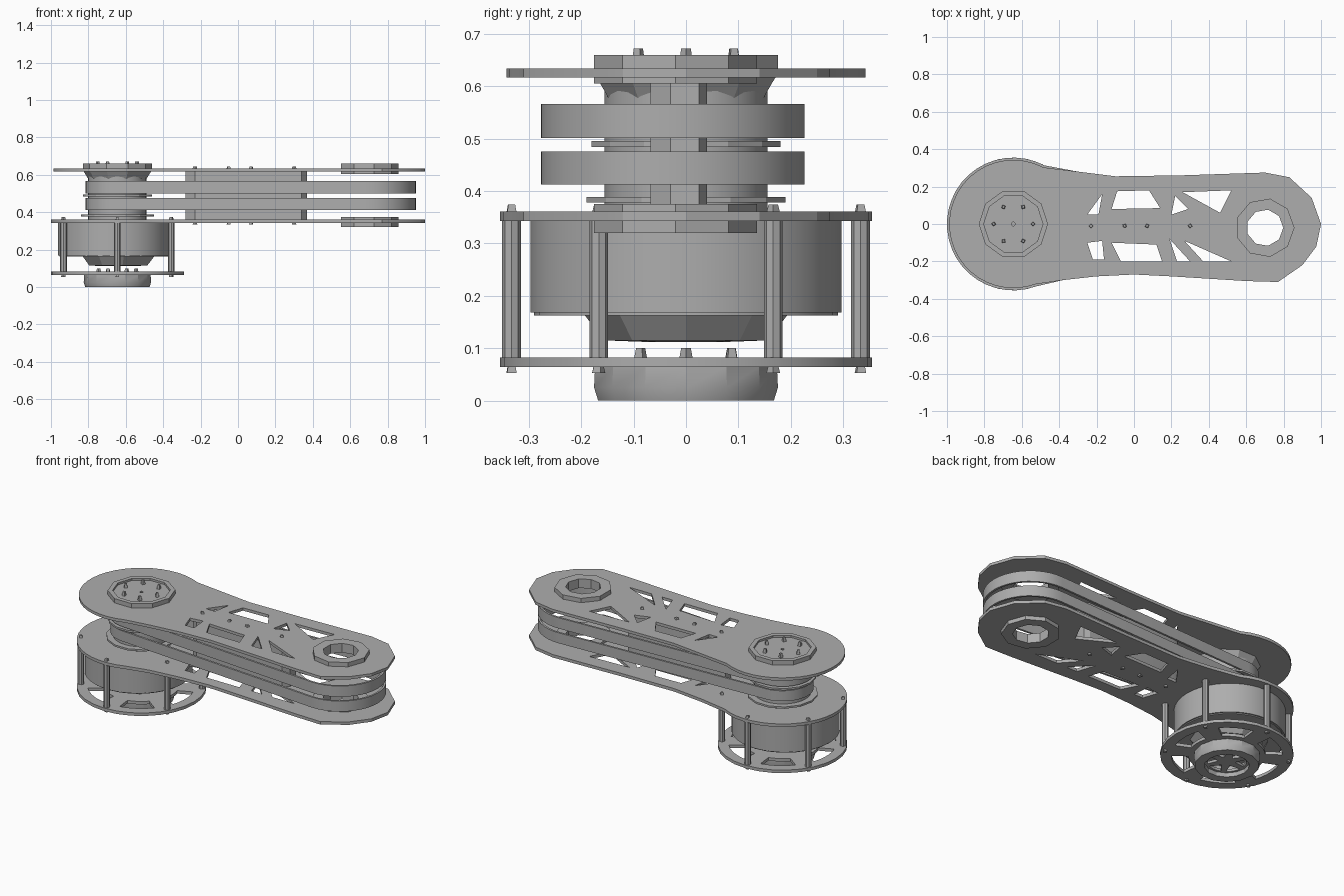
import bpy, bmesh
from math import sin, cos, tau, radians, acos, dist
from mathutils import Matrix

cube = bpy.data.objects.get("Cube")
if cube:
    bpy.data.objects.remove(cube)

GREY = (0.42, 0.42, 0.42, 1)
mat = bpy.data.materials.new("plain grey")
mat.use_nodes = True
mat.diffuse_color = GREY
mat.node_tree.nodes["Principled BSDF"].inputs["Base Color"].default_value = GREY

HUB = (-0.645, 0.0)      # motor axis
END = (0.70, -0.02)      # far joint axis


def finish(name, bm):
    bmesh.ops.recalc_face_normals(bm, faces=bm.faces[:])
    mesh = bpy.data.meshes.new(name)
    bm.to_mesh(mesh)
    bm.free()
    mesh.materials.append(mat)
    ob = bpy.data.objects.new(name, mesh)
    bpy.context.collection.objects.link(ob)
    bpy.ops.object.select_all(action='DESELECT')
    ob.select_set(True)
    bpy.context.view_layer.objects.active = ob
    bpy.ops.object.shade_smooth_by_angle(angle=radians(25))
    return ob


def arc(c, r, a0, a1, n):
    """Points on an arc, angles in degrees, both ends included."""
    angles = [radians(a0 + (a1 - a0) * i / n) for i in range(n + 1)]
    return [(c[0] + r * cos(a), c[1] + r * sin(a)) for a in angles]


def circle(c, r, n=32):
    return arc(c, r, 0, 360, n)[:-1]


def slab(name, loops, z0, z1):
    """Extrude an outline with holes (the later loops) from z0 to z1."""
    bm = bmesh.new()
    edges = []
    for loop in loops:
        vs = [bm.verts.new((x, y, z0)) for x, y in loop]
        edges += [bm.edges.new((a, b)) for a, b in zip(vs, vs[1:] + vs[:1])]
    bmesh.ops.triangle_fill(bm, edges=edges, use_beauty=True)
    ext = bmesh.ops.extrude_face_region(bm, geom=bm.faces[:])
    top = [g for g in ext["geom"] if isinstance(g, bmesh.types.BMVert)]
    bmesh.ops.translate(bm, verts=top, vec=(0, 0, z1 - z0))
    return finish(name, bm)


def lathe(name, c, profile, n):
    """Spin a closed (radius, height) profile around a vertical axis."""
    bm = bmesh.new()
    rings = [[bm.verts.new((x, y, z)) for x, y in circle(c, r, n)] for r, z in profile]
    for a, b in zip(rings, rings[1:] + rings[:1]):
        for i in range(n):
            j = (i + 1) % n
            bm.faces.new((a[i], a[j], b[j], b[i]))
    return finish(name, bm)


def screws(name, points, z, height=0.02, r=0.013):
    """Small faceted screw heads."""
    bm = bmesh.new()
    for i, (x, y) in enumerate(points):
        place = Matrix.Translation((x, y, z + height / 2)) @ Matrix.Rotation(i, 4, 'Z')
        bmesh.ops.create_cone(bm, cap_ends=True, segments=4, radius1=r,
                              radius2=r * 0.7, depth=height, matrix=place)
    return finish(name, bm)


def arm_outline(r):
    return arc(HUB, r, 62, 290, 26) + [
        (-0.38, -0.30), (-0.2, -0.28), (0, -0.27), (0.2, -0.28), (0.6, -0.305),
        (0.77, -0.31), (0.9, -0.22), (0.975, -0.12), (1.0, 0), (0.95, 0.14),
        (0.83, 0.25), (0.7, 0.275), (0.25, 0.26), (-0.1, 0.255), (-0.3, 0.28)]


# Lightening holes shared by both arm plates
arm_holes = [
    [(-0.09, 0.175), (0.08, 0.18), (0.14, 0.085), (-0.12, 0.08)],
    [(-0.12, -0.10), (0.12, -0.11), (0.15, -0.20), (-0.07, -0.20)],
    [(0.26, 0.17), (0.52, 0.18), (0.46, 0.06)],
    [(0.27, -0.09), (0.52, -0.2), (0.37, -0.2)],
    [(-0.25, 0.05), (-0.17, 0.16), (-0.19, 0.05)],
    [(-0.25, -0.10), (-0.17, -0.09), (-0.16, -0.19), (-0.22, -0.19)],
    [(0.2, 0.05), (0.22, 0.15), (0.29, 0.08)],
    [(0.19, -0.08), (0.23, -0.2), (0.3, -0.2)],
]
joint_hole = circle(END, 0.11, 8)
slab("lower_arm_plate", [arm_outline(0.355)] + arm_holes + [joint_hole], 0.343, 0.361)
slab("upper_arm_plate", [arm_outline(0.343)] + arm_holes + [joint_hole], 0.617, 0.634)

# Central spacer between the plates
slab("centre_spacer", [[(-0.28, -0.03), (-0.23, -0.068), (0.34, -0.068), (0.37, -0.03),
                        (0.37, 0.025), (0.34, 0.04), (-0.23, 0.04), (-0.28, 0.025)]],
     0.361, 0.617)

# Bearing rings at the far joint
for name, z0, z1 in (("lower_bearing_ring", 0.32, 0.375), ("upper_bearing_ring", 0.605, 0.66)):
    lathe(name, END, [(0.158, z0), (0.158, z1), (0.098, z1), (0.098, z0)], 9)


# Two drive belts wrapped around hub and far joint
def belt_loop(offset):
    c0, c1, r0, r1 = HUB, (0.70, -0.025), 0.17 - offset, 0.252 - offset
    a = acos((r0 - r1) / dist(c0, c1)) * 360 / tau
    return arc(c0, r0, a, 360 - a, 20) + arc(c1, r1, -a, a, 20)


for name, z0, z1 in (("lower_belt", 0.412, 0.475), ("upper_belt", 0.501, 0.566)):
    slab(name, [belt_loop(0), belt_loop(0.012)], z0, z1)

# Drive pulley with flanges
slab("pulley_body", [circle(HUB, 0.156)], 0.361, 0.61)
for name, z, r in (("pulley_lower_flange", 0.378, 0.195), ("pulley_middle_flange", 0.484, 0.185)):
    slab(name, [circle(HUB, r, 14)], z, z + 0.011)

# Dished cap on top of the pulley
lathe("pulley_top_cap", HUB, [(0.15, 0.568), (0.172, 0.605), (0.185, 0.625), (0.185, 0.66),
                              (0.158, 0.66), (0.158, 0.648), (0.01, 0.648), (0.01, 0.568)], 10)

# Motor can and the tapered rotor hub under it
slab("motor_can", [circle((-0.665, 0), 0.297, 40)], 0.168, 0.343)
lathe("motor_lower_rim", (-0.665, 0), [(0.29, 0.162), (0.29, 0.17), (0.2, 0.17), (0.2, 0.162)], 24)
lathe("motor_rotor_hub", HUB, [(0.20, 0.168), (0.16, 0.115), (0.08, 0.112), (0.06, 0.168)], 9)

# Bottom disc with curved windows
windows = [arc(HUB, 0.295, a - 19, a + 19, 5) + arc(HUB, 0.205, a + 17, a - 17, 4)
           for a in range(0, 360, 60)]
slab("bottom_disc", [circle(HUB, 0.355, 28), circle(HUB, 0.05, 8)] + windows, 0.064, 0.082)

# Bottom bearing cup with spokes
lathe("bottom_cup", HUB, [(0.172, 0), (0.18, 0.025), (0.178, 0.064), (0.12, 0.064),
                          (0.12, 0.0)], 14)
spoke_gaps = [arc(HUB, 0.105, a - 22, a + 22, 3) + [(HUB[0] + 0.045 * cos(radians(a)),
              HUB[1] + 0.045 * sin(radians(a)))] for a in range(30, 390, 60)]
slab("bottom_cup_spokes", [circle(HUB, 0.125, 18)] + spoke_gaps, 0.025, 0.04)

# Six posts carrying the bottom disc
post_points = circle(HUB, 0.333, 12)[1::2]
post_points = [(HUB[0] + 0.333 * cos(radians(a)), 0.333 * sin(radians(a)))
               for a in range(30, 390, 60)]
for i, p in enumerate(post_points):
    slab(f"post_{i + 1}", [circle(p, 0.018, 8)], 0.075, 0.35)

# Screw heads
screws("post_top_screws", post_points, 0.358, 0.016)
screws("post_bottom_screws", post_points, 0.053, 0.016)
screws("cap_screws", circle(HUB, 0.105, 6), 0.646, 0.026)
screws("disc_screws", circle(HUB, 0.1, 6), 0.08, 0.02)
spacer_points = [(-0.23, -0.01), (-0.05, -0.01), (0.07, -0.01), (0.3, -0.01)]
screws("spacer_top_screws", spacer_points, 0.632, 0.013)
screws("spacer_bottom_screws", spacer_points, 0.333, 0.013)
